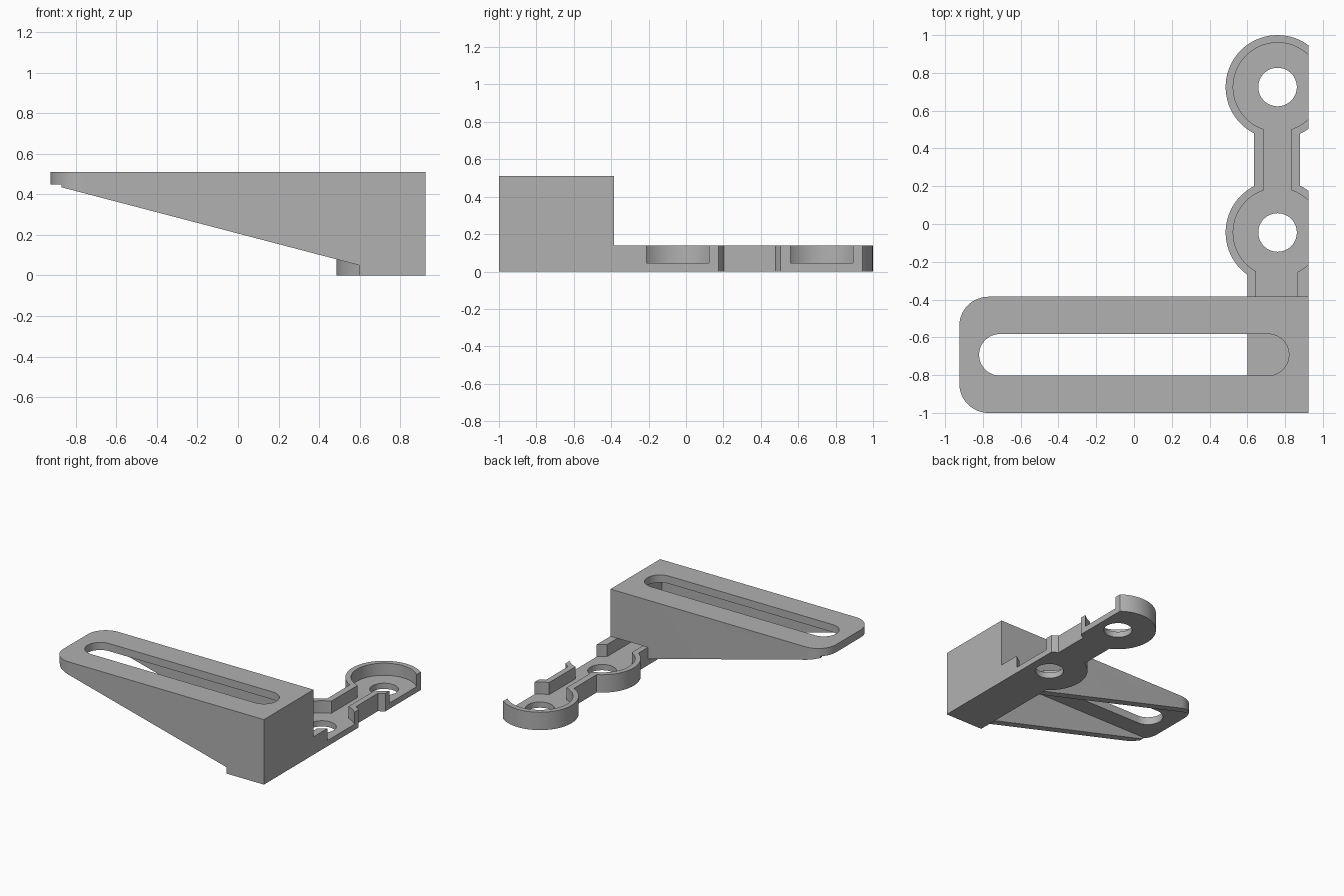
import bpy, bmesh
from math import cos, sin, pi

if "Cube" in bpy.data.objects:
    bpy.data.objects.remove(bpy.data.objects["Cube"], do_unlink=True)

grey = bpy.data.materials.new("plain_grey")
grey.use_nodes = True
grey.diffuse_color = (0.44, 0.44, 0.44, 1)
grey.node_tree.nodes["Principled BSDF"].inputs["Base Color"].default_value = grey.diffuse_color


def prism(name, outline, low, high, axis="z"):
    """Extrude a 2D outline along z, or along y for an (x, z) outline."""
    bm = bmesh.new()
    place = (lambda p: (p[0], p[1], low)) if axis == "z" else (lambda p: (p[0], low, p[1]))
    face = bm.faces.new([bm.verts.new(place(p)) for p in outline])
    made = bmesh.ops.extrude_face_region(bm, geom=[face])["geom"]
    shift = (0, 0, high - low) if axis == "z" else (0, high - low, 0)
    bmesh.ops.translate(bm, verts=[g for g in made if isinstance(g, bmesh.types.BMVert)], vec=shift)
    bmesh.ops.recalc_face_normals(bm, faces=bm.faces)
    mesh = bpy.data.meshes.new(name)
    bm.to_mesh(mesh)
    bm.free()
    mesh.materials.append(grey)
    obj = bpy.data.objects.new(name, mesh)
    bpy.context.collection.objects.link(obj)
    return obj


def box(name, x0, x1, y0, y1, z0, z1):
    return prism(name, [(x0, y0), (x1, y0), (x1, y1), (x0, y1)], z0, z1)


def arc(cx, cy, r, start, end, steps):
    return [(cx + r * cos(start + (end - start) * i / steps),
             cy + r * sin(start + (end - start) * i / steps)) for i in range(steps + 1)]


def disc(name, cy, r, z0, z1):
    return prism(name, arc(PAD_X, cy, r, 0, 2 * pi, 72)[:-1], z0, z1)


def combine(target, tool, operation):
    mod = target.modifiers.new("join", "BOOLEAN")
    mod.operation, mod.object, mod.solver = operation, tool, "EXACT"
    bpy.context.view_layer.update()
    graph = bpy.context.evaluated_depsgraph_get()
    mesh = bpy.data.meshes.new_from_object(target.evaluated_get(graph))
    target.modifiers.clear()
    target.data = mesh
    bpy.data.objects.remove(tool, do_unlink=True)


RIGHT, LEFT = 0.925, -0.925
FRONT, BACK, TOP = -1.0, -0.385, 0.51
WALL, FLOOR, RIM = 0.06, 0.045, 0.14
PAD_X, PADS = 0.76, (-0.045, 0.725)

# Tapered housing: side profile trimmed to a plan with rounded end corners
profile = [(RIGHT, 0), (0.6, 0), (0.6, 0.05), (-0.87, 0.435), (-0.87, 0.45),
           (LEFT, 0.45), (LEFT, TOP), (RIGHT, TOP)]
bracket = prism("slotted_bracket", profile, FRONT, BACK, "y")
r = 0.155
plan = ([(RIGHT + 0.1, FRONT), (RIGHT + 0.1, BACK)]
        + arc(LEFT + r, BACK - r, r, pi / 2, pi, 16)
        + arc(LEFT + r, FRONT + r, r, pi, 1.5 * pi, 16))
combine(bracket, prism("plan_cutter", plan, -0.1, 0.7), "INTERSECT")

# Hollow inside, open underneath the taper
combine(bracket, box("cavity_cutter", LEFT - 0.1, RIGHT - WALL, FRONT + WALL, BACK - WALL,
                     FLOOR, TOP - WALL), "DIFFERENCE")

# Long adjustment slot in the top plate
mid = (FRONT + BACK) / 2
slot = arc(0.71, mid, 0.11, -pi / 2, pi / 2, 24) + arc(-0.71, mid, 0.11, pi / 2, 1.5 * pi, 24)
combine(bracket, prism("slot_cutter", slot, 0.4, 0.6), "DIFFERENCE")

# Mounting rail: two round pads, a linking channel and a neck into the housing
rail = box("rail", 0.6, RIGHT, BACK - 0.03, -0.2, 0, RIM)
combine(rail, box("link", 0.635, 0.88, *PADS, 0, RIM), "UNION")
for y in PADS:
    combine(rail, disc("pad", y, 0.275, 0, RIM), "UNION")
combine(rail, box("side_cutter", RIGHT, RIGHT + 0.3, -0.6, 1.2, -0.1, 0.3), "DIFFERENCE")
combine(bracket, rail, "UNION")

# Recessed channel, pad pockets and screw holes
combine(bracket, box("neck_cutter", 0.645, 0.865, BACK - WALL - 0.02, -0.225, FLOOR, RIM), "DIFFERENCE")
combine(bracket, box("neck_top_cutter", 0.645, 0.865, BACK, -0.225, FLOOR, 0.2), "DIFFERENCE")
combine(bracket, box("link_cutter", 0.685, 0.835, *PADS, FLOOR, 0.2), "DIFFERENCE")
for y in PADS:
    combine(bracket, disc("pocket_cutter", y, 0.235, FLOOR, 0.2), "DIFFERENCE")
    combine(bracket, disc("hole_cutter", y, 0.102, -0.1, 0.2), "DIFFERENCE")

# Smooth the curves while keeping the edges crisp
bpy.ops.object.select_all(action="DESELECT")
bracket.select_set(True)
bpy.context.view_layer.objects.active = bracket
bpy.ops.object.shade_smooth_by_angle(angle=pi / 6)
